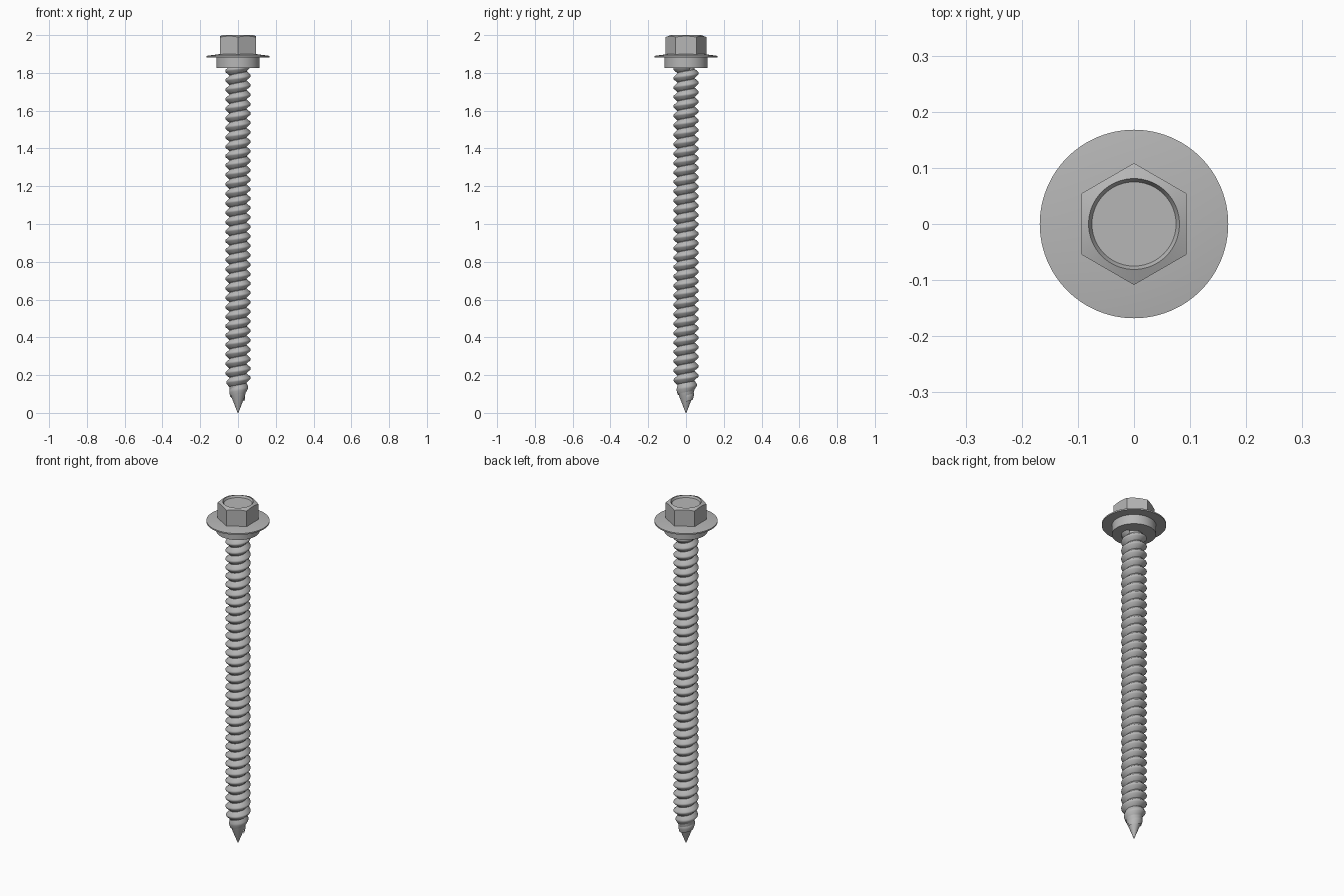
import bpy, bmesh, math

cube = bpy.data.objects.get("Cube")
if cube:
    bpy.data.objects.remove(cube)

steel = bpy.data.materials.new("grey steel")
steel.use_nodes = True
colour = (0.47, 0.47, 0.47, 1)
steel.diffuse_color = colour
steel.node_tree.nodes["Principled BSDF"].inputs["Base Color"].default_value = colour


def finish(name, bm, sharp=30):
    bmesh.ops.remove_doubles(bm, verts=bm.verts, dist=1e-5)
    bmesh.ops.recalc_face_normals(bm, faces=bm.faces)
    mesh = bpy.data.meshes.new(name)
    bm.to_mesh(mesh)
    bm.free()
    obj = bpy.data.objects.new(name, mesh)
    bpy.context.collection.objects.link(obj)
    mesh.materials.append(steel)
    bpy.ops.object.select_all(action='DESELECT')
    obj.select_set(True)
    bpy.context.view_layer.objects.active = obj
    bpy.ops.object.shade_smooth_by_angle(angle=math.radians(sharp))
    return obj


def skin(bm, rings, closed=True):
    """Join neighbouring rings of points with quads."""
    rows = [[bm.verts.new(p) for p in ring] for ring in rings]
    for a, b in zip(rows, rows[1:]):
        n = len(a)
        for i in range(n if closed else n - 1):
            j = (i + 1) % n
            bm.faces.new((a[i], a[j], b[j], b[i]))
    return rows


def circle(r, z, n):
    return [(r * math.cos(math.tau * i / n), r * math.sin(math.tau * i / n), z)
            for i in range(n)]


def lathe(name, profile, n=64):
    bm = bmesh.new()
    rows = skin(bm, [circle(r, z, n) for r, z in profile])
    for row in (rows[0], rows[-1]):
        bm.faces.new(row)
    return finish(name, bm)


# Hexagonal head: flat sides, cone-cut top edge and shallow round recess
APOTHEM, RIM, TOP = 0.094, 0.081, 2.0
SIDES = 72
base, shoulder = [], []
for i in range(SIDES):
    a = math.tau * i / SIDES
    off = (a + math.pi / 6) % (math.pi / 3) - math.pi / 6
    r = APOTHEM / math.cos(off)
    x, y = r * math.cos(a), r * math.sin(a)
    base.append((x, y, 1.89))
    shoulder.append((x, y, TOP - 0.4 * (r - RIM)))
bm = bmesh.new()
rows = skin(bm, [base, shoulder, circle(RIM, TOP, SIDES),
                 circle(0.075, TOP - 0.012, SIDES)])
bm.faces.new(rows[0])
bm.faces.new(rows[-1])
finish("hex_head", bm, 20)

# Flange and the sealing washer below it
lathe("flange", [(0.168, 1.882), (0.168, 1.890), (0.1, 1.899)], 96)
lathe("washer", [(0.115, 1.827), (0.115, 1.888)])

# Pointed tip and core
lathe("core_and_tip", [(0.002, 0), (0.037, 0.09), (0.045, 0.125), (0.045, 1.84)], 32)

# Thread: a rounded ridge swept along a helix, tapering in near the tip
PITCH, START, END, STEPS = 0.05, 0.085, 1.84, 32
section = [(-0.5, 0), (-0.12, 0.93), (0, 1), (0.12, 0.93), (0.5, 0)]
rings = []
for k in range(int((END - START) / PITCH * STEPS)):
    a = math.tau * k / STEPS
    z = START + PITCH * k / STEPS
    root = min(0.044, 0.034 + 0.25 * (z - START))
    crest = min(0.067, 0.038 + 0.32 * (z - START))
    ring = []
    for along, height in section:
        r = root + (crest - root) * height
        ring.append((r * math.cos(a), r * math.sin(a), z + along * PITCH))
    rings.append(ring)
bm = bmesh.new()
skin(bm, rings, closed=False)
finish("thread", bm, 50)
